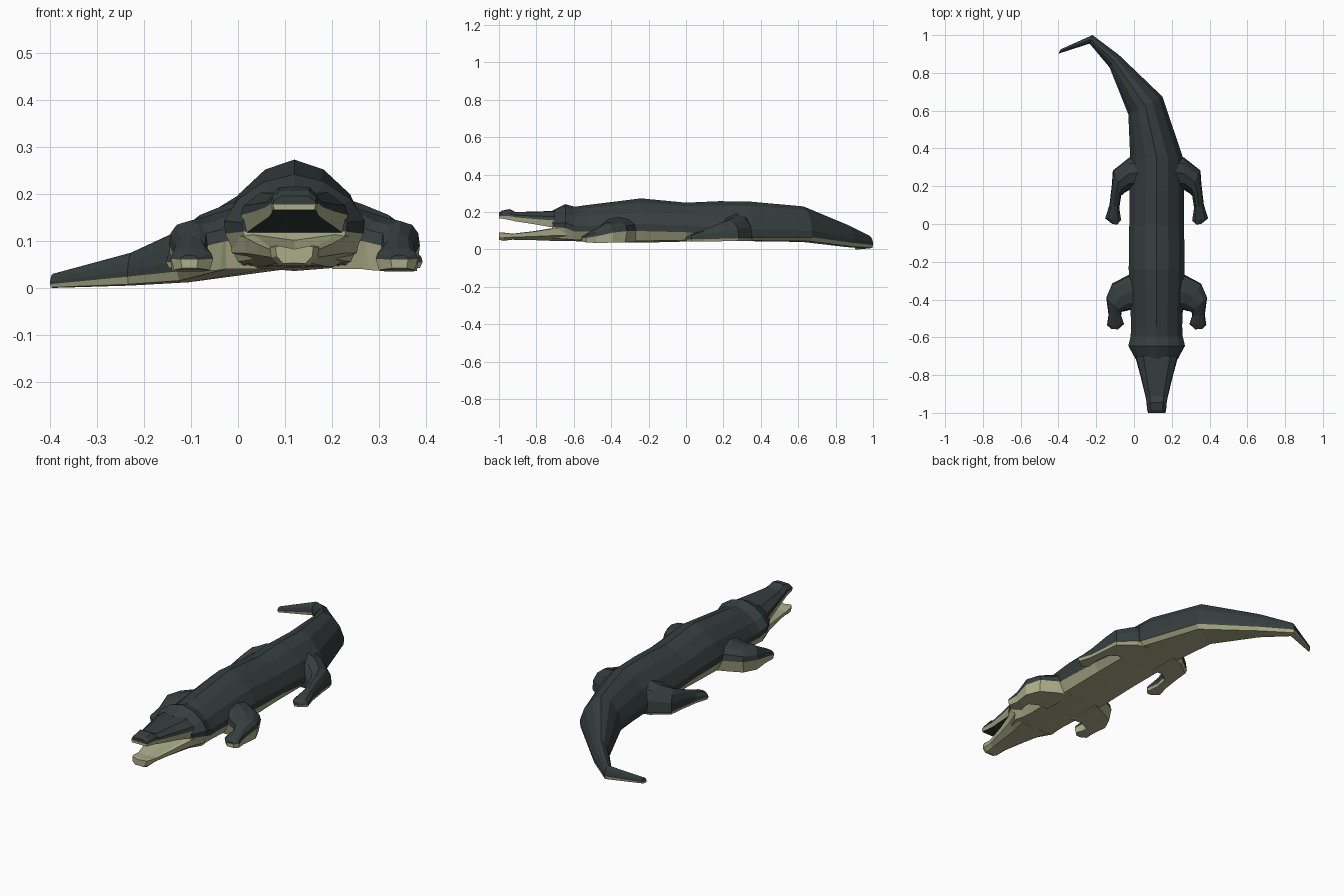
import bpy, bmesh

CX = 0.12  # body axis


def material(name, rgb):
    m = bpy.data.materials.new(name)
    m.diffuse_color = (*rgb, 1)
    return m


MATS = [material("dark green hide", (0.036, 0.049, 0.048)),
        material("pale belly", (0.41, 0.42, 0.25))]

# Half profiles (side, height): 0 = bottom, 1 = colour line, 2 = top
BODY = [(0, 2), (0.42, 1.88), (0.8, 1.58), (1, 1.22), (0.98, 1), (0.8, 0.15), (0, 0)]
LEG = [(0, 2), (0.6, 1.85), (0.92, 1.5), (1, 1), (0.85, 0), (0, 0)]
SNOUT = [(0, 2), (0.62, 1.95), (0.95, 1.4), (1, 1), (0.92, 0), (0, 0)]
JAW = [(0, 0.7), (0.8, 0.85), (1, 0.8), (0.95, 0.35), (0.6, 0), (0, 0.02)]


def loft(name, rings, half, dark_floor=False):
    """Skin rings (left x, y, right x, y, top z, colour line z, bottom z)."""
    prof = half + [(-s, h) for s, h in reversed(half[1:-1])]
    n = len(prof)
    bm = bmesh.new()
    rows = []
    for xl, yl, xr, yr, top, mid, bot in rings:
        row = []
        for s, h in prof:
            t = (s + 1) / 2
            z = bot + (mid - bot) * h if h <= 1 else mid + (top - mid) * (h - 1)
            row.append(bm.verts.new((xl + (xr - xl) * t, yl + (yr - yl) * t, z)))
        rows.append(row)
    for a, b in zip(rows, rows[1:]):
        for i in range(n):
            j = (i + 1) % n
            f = bm.faces.new((a[i], a[j], b[j], b[i]))
            pale = prof[i][1] + prof[j][1] < 2
            if dark_floor and prof[i][1] + prof[j][1] == 0:
                pale = False
            f.material_index = int(pale)
    # End caps, split at the colour line
    for row in (rows[0], rows[-1]):
        for pale in (0, 1):
            vs = [v for v, p in zip(row, prof) if (p[1] <= 1 if pale else p[1] >= 1)]
            if len(vs) > 2:
                bm.faces.new(vs).material_index = pale
    bmesh.ops.recalc_face_normals(bm, faces=bm.faces)
    me = bpy.data.meshes.new(name)
    bm.to_mesh(me)
    bm.free()
    for m in MATS:
        me.materials.append(m)
    ob = bpy.data.objects.new(name, me)
    bpy.context.collection.objects.link(ob)
    return ob


def straight(rows):
    return [(CX - w, y, CX + w, y, t, m, b) for y, w, t, m, b in rows]


# Body with neck, and curved tail
loft("body_and_tail", straight([
    (-0.715, 0.112, 0.207, 0.12, 0.05),
    (-0.645, 0.15, 0.242, 0.115, 0.045),
    (-0.595, 0.138, 0.228, 0.095, 0.044),
    (-0.54, 0.135, 0.236, 0.095, 0.042),
    (-0.24, 0.148, 0.273, 0.098, 0.036),
    (0.0, 0.145, 0.25, 0.092, 0.042),
    (0.18, 0.145, 0.258, 0.075, 0.044),
    (0.35, 0.14, 0.255, 0.065, 0.044),
]) + [
    (-0.03, 0.58, 0.15, 0.675, 0.23, 0.065, 0.04),
    (-0.13, 0.83, -0.08, 0.895, 0.132, 0.035, 0.012),
    (-0.235, 0.955, -0.22, 1.0, 0.075, 0.024, 0.005),
    (-0.4, 0.902, -0.388, 0.925, 0.03, 0.008, 0.0),
], BODY)

# Upper jaw with nostril bump
loft("upper_jaw", straight([
    (-0.70, 0.114, 0.206, 0.155, 0.115),
    (-0.80, 0.087, 0.203, 0.162, 0.133),
    (-0.91, 0.06, 0.2, 0.172, 0.15),
    (-0.945, 0.053, 0.216, 0.178, 0.158),
    (-0.985, 0.05, 0.207, 0.18, 0.165),
    (-1.0, 0.046, 0.196, 0.178, 0.166),
]), SNOUT, dark_floor=True)

# Lower jaw
loft("lower_jaw", straight([
    (-0.64, 0.14, 0.13, 0.13, 0.045),
    (-0.72, 0.108, 0.13, 0.125, 0.046),
    (-0.82, 0.08, 0.11, 0.105, 0.05),
    (-0.93, 0.054, 0.1, 0.09, 0.052),
    (-0.975, 0.052, 0.1, 0.098, 0.046),
    (-1.0, 0.04, 0.1, 0.096, 0.052),
]), JAW)

# Legs: outer edge and inner edge of each ring
FRONT = [
    (0.20, -0.24, 0.20, -0.46, 0.185, 0.10, 0.04),
    (0.27, -0.27, 0.265, -0.455, 0.165, 0.10, 0.04),
    (0.355, -0.315, 0.272, -0.458, 0.15, 0.098, 0.038),
    (0.387, -0.39, 0.305, -0.465, 0.142, 0.09, 0.036),
    (0.375, -0.48, 0.308, -0.485, 0.112, 0.07, 0.035),
    (0.383, -0.535, 0.293, -0.53, 0.085, 0.062, 0.038),
    (0.362, -0.555, 0.325, -0.558, 0.07, 0.06, 0.042),
]
HIND = [
    (0.20, 0.37, 0.20, 0.18, 0.2, 0.065, 0.045),
    (0.265, 0.352, 0.265, 0.18, 0.178, 0.062, 0.045),
    (0.352, 0.283, 0.29, 0.165, 0.155, 0.06, 0.045),
    (0.357, 0.21, 0.308, 0.15, 0.14, 0.058, 0.044),
    (0.370, 0.10, 0.318, 0.085, 0.105, 0.055, 0.042),
    (0.393, 0.03, 0.308, 0.02, 0.08, 0.055, 0.042),
    (0.355, 0.0, 0.33, -0.003, 0.065, 0.052, 0.044),
]
for name, rings in (("front_leg", FRONT), ("hind_leg", HIND)):
    loft(name + "_right", rings, LEG)
    loft(name + "_left", [(2 * CX - a, b, 2 * CX - c, d, t, m, z)
                          for a, b, c, d, t, m, z in rings], LEG)
